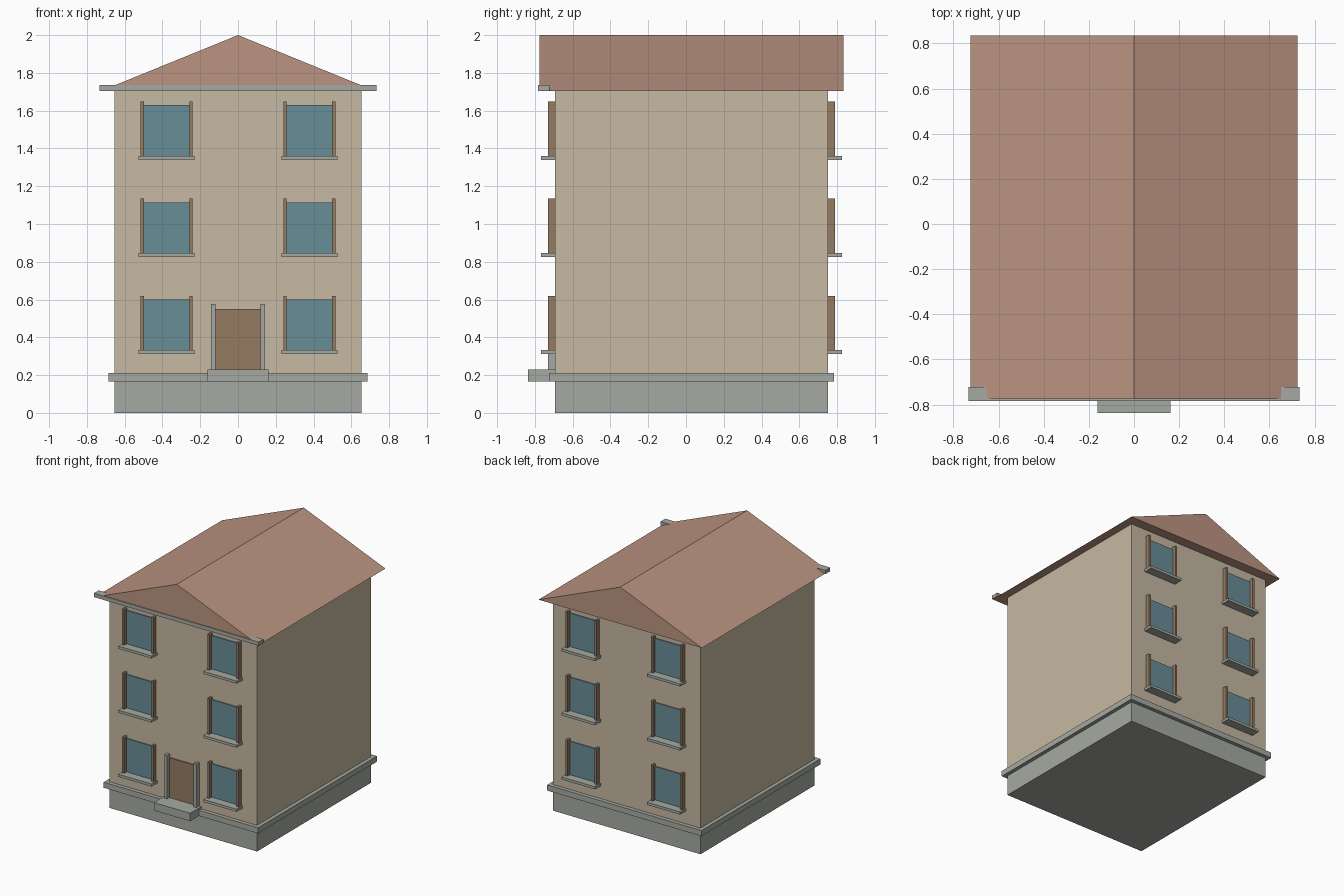
import bpy, bmesh

if "Cube" in bpy.data.objects:
    bpy.data.objects.remove(bpy.data.objects["Cube"])


def material(name, rgb):
    m = bpy.data.materials.new(name)
    m.diffuse_color = (*rgb, 1)
    m.use_nodes = True
    m.node_tree.nodes["Principled BSDF"].inputs["Base Color"].default_value = m.diffuse_color
    return m


plaster = material("plaster", (0.57, 0.48, 0.36))
tile = material("roof_tile", (0.50, 0.30, 0.22))
glass = material("glass", (0.14, 0.27, 0.31))
wood = material("wood", (0.30, 0.20, 0.12))
stone = material("stone", (0.38, 0.40, 0.36))


def solid(name, bm, mat):
    bmesh.ops.recalc_face_normals(bm, faces=bm.faces)
    me = bpy.data.meshes.new(name)
    bm.to_mesh(me)
    bm.free()
    me.materials.append(mat)
    ob = bpy.data.objects.new(name, me)
    bpy.context.collection.objects.link(ob)
    return ob


def box(name, x, y, z, mat):
    """Box from (min, max) ranges on each axis."""
    bm = bmesh.new()
    bmesh.ops.create_cube(bm, size=1)
    for v in bm.verts:
        v.co = [r[0] if c < 0 else r[1] for c, r in zip(v.co, (x, y, z))]
    return solid(name, bm, mat)


W, Y0, Y1 = 0.655, -0.694, 0.752   # wall half width, front and back faces
EAVE = 1.705

# Main body: plinth, ledge and walls
box("plinth", (-W, W), (Y0, Y1), (0, 0.165), stone)
box("plinth_ledge", (-W - 0.03, W + 0.03), (Y0 - 0.031, Y1 + 0.031), (0.165, 0.21), stone)
box("walls", (-W, W), (Y0, Y1), (0.21, EAVE), plaster)

# Gable roof: triangular profile swept along y
bm = bmesh.new()
profile = [(-0.725, EAVE), (0.725, EAVE), (0, 2.0)]
face = bm.faces.new([bm.verts.new((x, -0.776, z)) for x, z in profile])
sweep = bmesh.ops.extrude_face_region(bm, geom=[face], use_keep_orig=True)
new_verts = [g for g in sweep["geom"] if isinstance(g, bmesh.types.BMVert)]
bmesh.ops.translate(bm, verts=new_verts, vec=(0, 1.61, 0))
solid("roof", bm, tile)

# Front cornice
box("front_cornice", (-0.732, 0.732), (-0.783, -0.722), (EAVE, 1.735), stone)


def window(tag, cx, z, wall, out):
    """Window with sill top at z, projecting from the wall in direction out."""
    def depth(d):
        return tuple(sorted((wall, wall + out * d)))
    box("window_glass_" + tag, (cx - 0.12, cx + 0.12), depth(0.008), (z, z + 0.268), glass)
    box("window_sill_" + tag, (cx - 0.148, cx + 0.148), depth(0.074), (z - 0.021, z), stone)
    for s in (-1, 1):
        x = sorted((cx + s * 0.12, cx + s * 0.138))
        box("window_jamb_" + tag, x, depth(0.037), (z, z + 0.287), wood)


# Windows on the front and back, two columns by three storeys
for side, wall, out in (("front", Y0, -1), ("back", Y1, 1)):
    for row in range(3):
        for s in (-1, 1):
            window(f"{side}_{row}_{'left' if s < 0 else 'right'}",
                   s * 0.378, 0.333 + row * 0.514, wall, out)

# Entrance: door, stone jambs and step
box("door", (-0.118, 0.118), (Y0 - 0.008, Y0), (0.21, 0.549), wood)
for s in (-1, 1):
    box("door_jamb", sorted((s * 0.118, s * 0.142)), (Y0 - 0.037, Y0), (0.21, 0.577), stone)
box("door_step", (-0.161, 0.161), (-0.836, Y0), (0.165, 0.229), stone)
